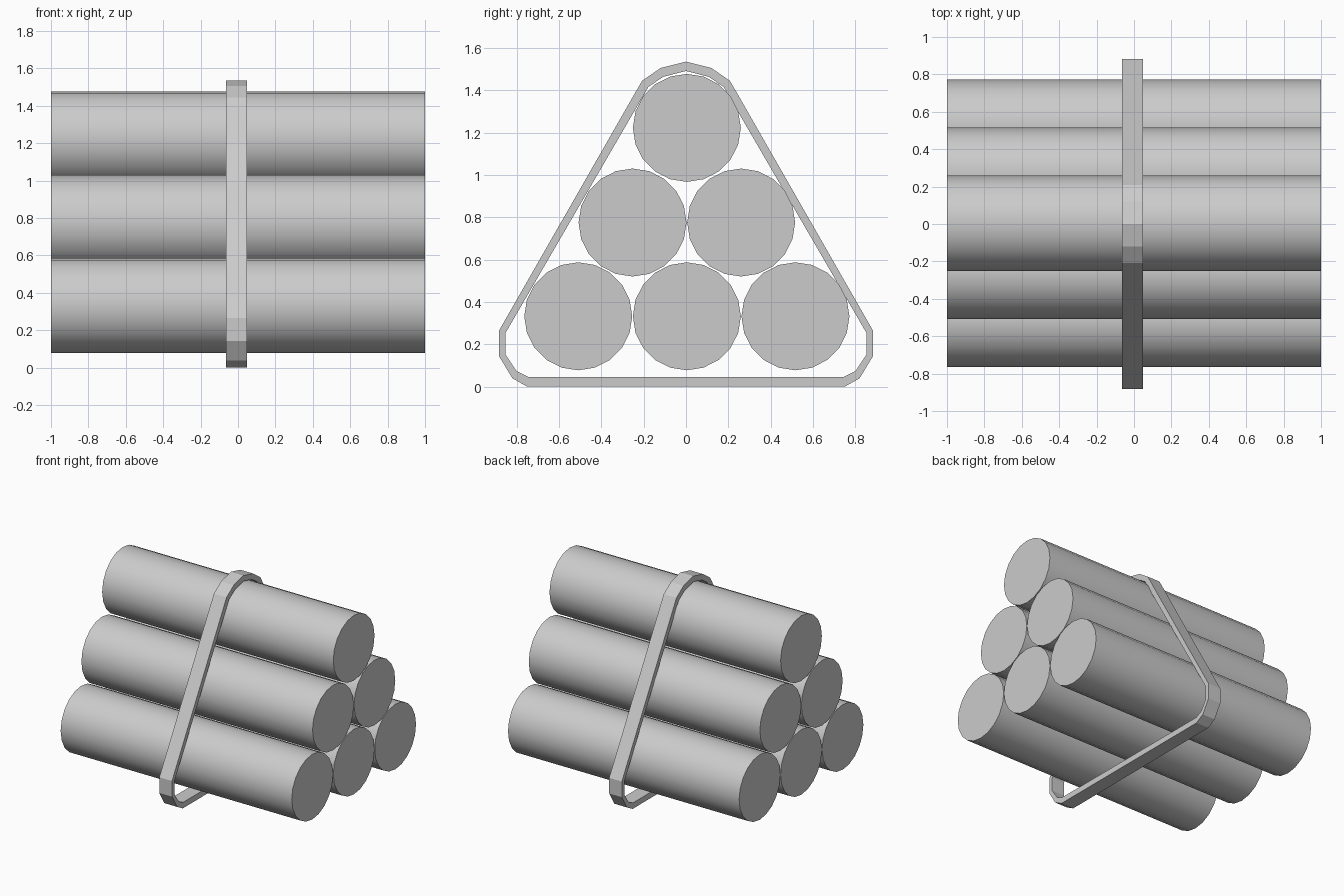
import bpy, bmesh, math

if "Cube" in bpy.data.objects:
    bpy.data.objects.remove(bpy.data.objects["Cube"])

R, LENGTH = 0.255, 2.0


def add_log(name, y, z):
    bpy.ops.mesh.primitive_cylinder_add(vertices=20, radius=R, depth=LENGTH,
                                        location=(0, y, z), rotation=(0, math.pi / 2, 0))
    ob = bpy.context.object
    ob.name = name
    bpy.ops.object.shade_smooth_by_angle(angle=math.radians(40))


# Logs stacked in a pyramid
for row, (count, z) in enumerate([(3, 0.332), (2, 0.775), (1, 1.222)]):
    for i in range(count):
        y = 0.004 + (i - (count - 1) / 2) * 0.513
        add_log(f"log_row{row + 1}_{i + 1}", y, z)

# Strap half profiles (y, z), from top to bottom
outer = [(0, 1.535), (0.12, 1.505), (0.208, 1.444), (0.883, 0.265),
         (0.883, 0.143), (0.82, 0.039), (0.75, 0)]
inner = [(0, 1.491), (0.108, 1.463), (0.178, 1.415), (0.852, 0.254),
         (0.852, 0.15), (0.8, 0.073), (0.745, 0.046)]


def full_loop(half):
    return half + [(-y, z) for y, z in reversed(half[1:])]


# Strap: closed band around the stack
bm = bmesh.new()
rings = [[bm.verts.new((x, y, z)) for y, z in full_loop(half)]
         for half, x in [(outer, -0.063), (outer, 0.047), (inner, 0.047), (inner, -0.063)]]
n = len(rings[0])
for a, b in zip(rings, rings[1:] + rings[:1]):
    for i in range(n):
        j = (i + 1) % n
        bm.faces.new((a[i], a[j], b[j], b[i]))
bmesh.ops.recalc_face_normals(bm, faces=bm.faces)
mesh = bpy.data.meshes.new("strap")
bm.to_mesh(mesh)
bm.free()
bpy.context.collection.objects.link(bpy.data.objects.new("strap", mesh))
